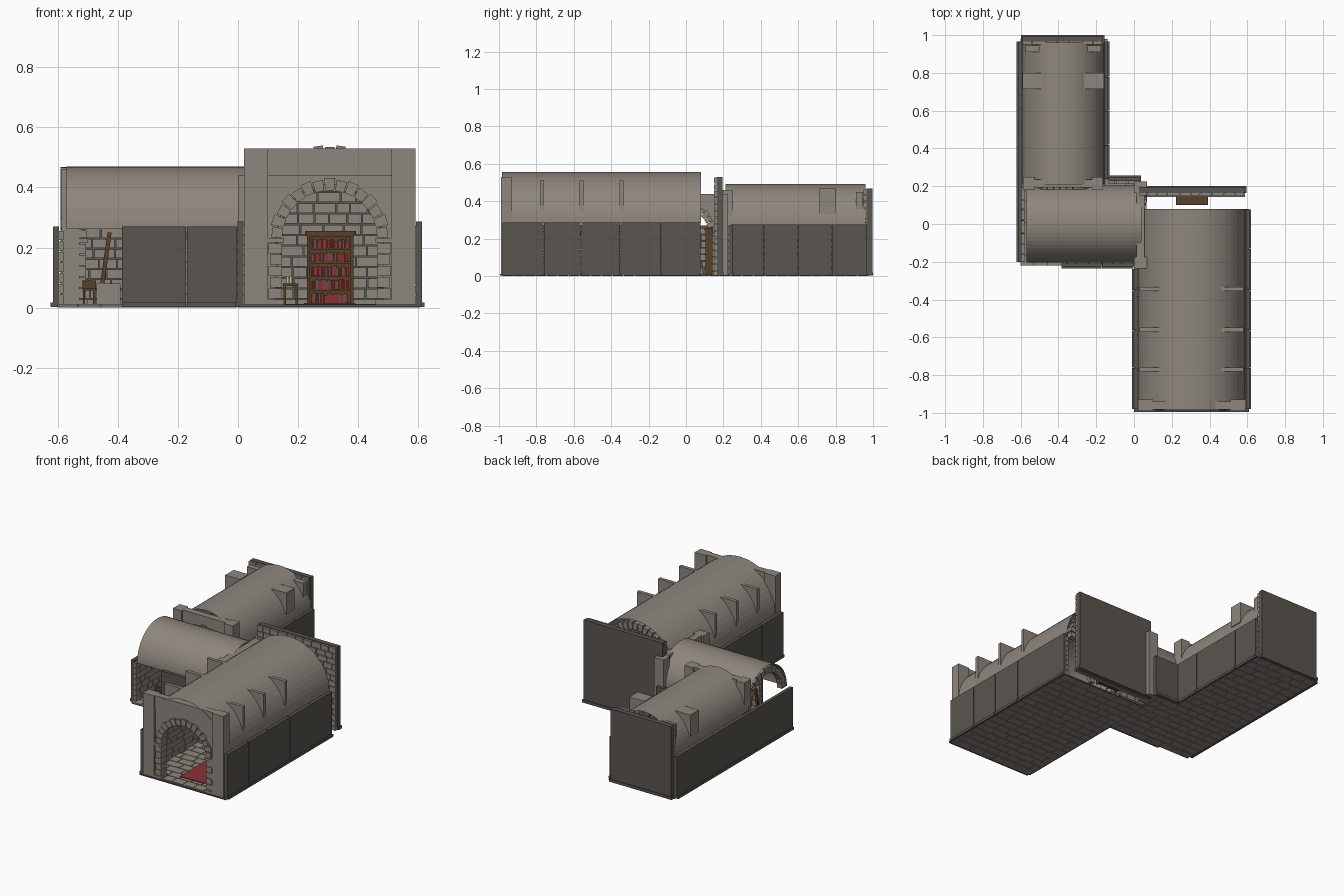
import bpy, bmesh, math, random
from mathutils import Vector

random.seed(4)
cube = bpy.data.objects.get("Cube")
if cube:
    bpy.data.objects.remove(cube, do_unlink=True)


def material(name, r, g, b):
    m = bpy.data.materials.new(name)
    m.use_nodes = True
    m.diffuse_color = (r, g, b, 1)
    bsdf = m.node_tree.nodes["Principled BSDF"]
    bsdf.inputs["Base Color"].default_value = (r, g, b, 1)
    bsdf.inputs["Roughness"].default_value = 0.9
    return m


STONE = material("light stone", 0.27, 0.24, 0.21)
DARK = material("dark stone", 0.1, 0.092, 0.08)
WOOD = material("brown wood", 0.1, 0.05, 0.02)
RED = material("red cloth", 0.25, 0.03, 0.035)
WAX = material("candle wax", 0.6, 0.52, 0.36)


def place(axis, u, v, z):
    """Profile plane u-z, depth v; axis is the world axis of the depth."""
    return Vector((u, v, z)) if axis == "y" else Vector((v, u, z))


def finish(name, bm, mat):
    mesh = bpy.data.meshes.new(name)
    bm.to_mesh(mesh)
    bm.free()
    mesh.materials.append(mat)
    ob = bpy.data.objects.new(name, mesh)
    bpy.context.collection.objects.link(ob)
    return ob


def solids(name, mat, prisms, axis="y"):
    """One object from prisms given as (profile, depth start, depth end)."""
    bm = bmesh.new()
    for profile, v0, v1 in prisms:
        a = [bm.verts.new(place(axis, u, v0, z)) for u, z in profile]
        b = [bm.verts.new(place(axis, u, v1, z)) for u, z in profile]
        bm.faces.new(a)
        bm.faces.new(b[::-1])
        for i in range(len(a)):
            j = (i + 1) % len(a)
            bm.faces.new((a[i], b[i], b[j], a[j]))
    bmesh.ops.recalc_face_normals(bm, faces=bm.faces)
    return finish(name, bm, mat)


def box(u0, u1, v0, v1, z0, z1):
    return ([(u0, z0), (u1, z0), (u1, z1), (u0, z1)], v0, v1)


def arc(c, z, r, n, h=None):
    h = h or r
    return [(c + r * math.cos(math.pi * i / n), z + h * math.sin(math.pi * i / n))
            for i in range(n + 1)]


def courses(a0, a1, b0, b1, height, length, gap=0.004):
    """Staggered rectangles filling a region, for brickwork and paving."""
    rows = max(1, round((b1 - b0) / height))
    step = (b1 - b0) / rows
    for k in range(rows):
        a = a0
        size = length * random.uniform(0.4, 1)
        while a < a1 - gap:
            e = min(a + size, a1)
            if a1 - e < length * 0.3:
                e = a1
            yield a, e - gap, b0 + k * step, b0 + (k + 1) * step - gap
            a = e
            size = length * random.uniform(0.7, 1.2)


def bricks(name, axis, u0, u1, v0, v1, z0, z1):
    solids(name, STONE, [box(a, b, v0, v1, c, d) for a, b, c, d in
                         courses(u0, u1, z0, z1, 0.035, 0.065)], axis)


def wall(name, axis, v, side, cuts, h):
    """Dark outer panels on a plinth, brick lining inside."""
    inner, lining = v - side * 0.02, v - side * 0.035
    pairs = list(zip(cuts, cuts[1:]))
    solids(name + "_panels", DARK,
           [box(a, b - 0.003, inner, v, 0.018, h) for a, b in pairs], axis)
    solids(name + "_plinth", DARK,
           [box(a, b - 0.003, inner, v + side * 0.008, 0.002, 0.018) for a, b in pairs], axis)
    bricks(name + "_lining", axis, cuts[0], cuts[-1], inner, lining, 0.012, h - 0.01)


def vault(name, axis, c, r, z, h, v0, v1):
    bm = bmesh.new()
    pts = arc(c, z, r, 28, h)
    rows = [[bm.verts.new(place(axis, u, v, w)) for u, w in pts] for v in (v0, v1)]
    for i in range(len(pts) - 1):
        f = [rows[0][i], rows[1][i], rows[1][i + 1], rows[0][i + 1]]
        bm.faces.new(f if axis == "y" else f[::-1])
    return finish(name, bm, STONE)


def ring(name, axis, c, z, r0, r1, v0, v1, n=15):
    """Arch of separate wedge stones."""
    def at(r, t):
        return (c + r * math.cos(t), z + r * math.sin(t))
    stones = []
    for i in range(n):
        t0 = math.pi * i / n + 0.012
        t1 = math.pi * (i + 1) / n - 0.012
        out = r1 + (0.006 if i % 2 else 0)
        stones.append(([at(r0, t0), at(out, t0), at(out, t1), at(r0, t1)], v0, v1))
    solids(name, STONE, stones, axis)


def gateway(name, axis, c, half, pillar, top, r, spring, v0, v1):
    """Recessed wall with an arched opening, pillars, columns and wedge stones."""
    hole = arc(c, spring, r + 0.02, 20)
    outline = [(c + half, 0.004), (c + r + 0.02, 0.004)] + hole + [
        (c - r - 0.02, 0.004), (c - half, 0.004), (c - half, top), (c + half, top)]
    solids(name + "_wall", STONE, [(outline, v0 + 0.014, v1 - 0.014)], axis)
    solids(name + "_pillars", STONE,
           [box(c + s * half, c + s * (half - pillar), v0, v1, 0.004, top) for s in (-1, 1)], axis)
    blocks = []
    for s in (-1, 1):
        n = 5
        for k in range(n):
            z0 = 0.03 + k * (spring - 0.045) / n
            z1 = 0.03 + (k + 1) * (spring - 0.045) / n - 0.003
            wide = 0.04 if k % 2 else 0.045
            blocks.append(box(c + s * r, c + s * (r + wide), v0 + 0.004, v1 - 0.004, z0, z1))
        for z0, z1 in ((0.004, 0.027), (spring - 0.015, spring)):
            blocks.append(box(c + s * (r - 0.006), c + s * (r + 0.05), v0, v1, z0, z1))
    solids(name + "_columns", STONE, blocks, axis)
    ring(name + "_arch", axis, c, spring, r, r + 0.036, v0 + 0.003, v1 - 0.003)


# Paved floors
FLOORS = {"front": (0.0, 0.61, -0.98, 0.08), "middle": (-0.6, 0.0, -0.22, 0.24),
          "rear": (-0.6, -0.14, 0.24, 0.98)}
for key, (x0, x1, y0, y1) in FLOORS.items():
    solids(key + "_floor_bed", DARK, [box(x0, x1, y0, y1, 0.004, 0.008)])
    solids(key + "_floor_tiles", STONE, [box(a, b, c, d, 0.001, 0.012) for a, b, c, d in
                                         courses(x0, x1, y0, y1, 0.06, 0.1)])

# Front hall
wall("front_left_wall", "x", 0.612, 1, [-0.98, -0.76, -0.56, -0.35, -0.13, 0.08], 0.287)
wall("front_right_wall", "x", -0.002, -1, [-0.98, -0.76, -0.56, -0.35, -0.235], 0.287)
vault("front_vault", "y", 0.305, 0.285, 0.285, 0.272, -0.985, 0.08)
ring("front_vault_end_arch", "y", 0.305, 0.285, 0.21, 0.25, 0.04, 0.078, 21)
gateway("front_gate", "y", 0.305, 0.285, 0.08, 0.53, 0.158, 0.232, -0.99, -0.93)
solids("front_gate_lintel", STONE, [box(0.1, 0.51, -0.982, -0.94, 0.44, 0.53)])
solids("front_gate_sill", DARK, [box(0, 0.61, -0.995, -0.93, 0.002, 0.01)])
fins = []
for y in (-0.77, -0.56, -0.345):
    for s in (-1, 1):
        fins.append(([(0.305 + s * 0.15, 0.51), (0.305 + s * 0.276, 0.51),
                      (0.305 + s * 0.276, 0.34), (0.305 + s * 0.25, 0.34)], y - 0.011, y + 0.011))
solids("front_buttress_fins", STONE, fins)

# Middle hall
wall("middle_front_wall", "y", -0.228, -1, [-0.385, -0.17, 0.0], 0.27)
wall("middle_back_wall", "y", 0.248, 1, [-0.135, 0.04], 0.27)
vault("middle_vault", "x", 0.0, 0.205, 0.262, 0.207, -0.57, 0.04)
ring("middle_vault_end_arch", "x", 0.0, 0.262, 0.155, 0.19, -0.57, -0.535)
gateway("side_gate", "x", -0.005, 0.23, 0.06, 0.44, 0.125, 0.23, 0.0, 0.07)

# Rear hall
wall("right_long_wall", "x", -0.615, -1, [-0.2, 0.97], 0.27)
wall("rear_left_wall", "x", -0.138, 1, [0.24, 0.42, 0.6, 0.78, 0.97], 0.275)
vault("rear_vault", "y", -0.375, 0.218, 0.272, 0.22, 0.21, 0.96)
gateway("rear_gate", "y", -0.375, 0.212, 0.06, 0.46, 0.13, 0.23, 0.18, 0.25)
blocks = []
for s in (-1, 1):
    blocks.append(([(-0.375 + s * 0.11, 0.467), (-0.375 + s * 0.216, 0.467),
                    (-0.375 + s * 0.216, 0.33), (-0.375 + s * 0.18, 0.33)], 0.715, 0.8))
    blocks.append(box(-0.375 + s * 0.1, -0.375 + s * 0.2, 0.91, 0.945, 0.35, 0.45))
solids("rear_buttress_blocks", STONE, blocks)

# End walls: dark slab, brick face towards the halls, plinth
for key, x0, x1, y, h in (("bookcase", 0.03, 0.587, 0.2, 0.53), ("rear", -0.59, -0.165, 1.0, 0.468)):
    solids(key + "_end_slab", DARK, [box(x0, x1, y - 0.035, y - 0.004, 0.004, h)])
    bricks(key + "_end_bricks", "y", x0, x1, y - 0.035, y - 0.05, 0.03, h)
    solids(key + "_end_plinth", DARK, [box(x0 - 0.008, x1 + 0.008, y - 0.035, y, 0.002, 0.02)])
    solids(key + "_end_skirting", STONE, [box(x0, x1, y - 0.056, y - 0.035, 0.004, 0.028)])

# Bookcase with books
case = [box(0.232, 0.382, 0.138, 0.143, 0.005, 0.245), box(0.222, 0.392, 0.1, 0.145, 0.245, 0.256),
        box(0.228, 0.386, 0.104, 0.145, 0.237, 0.245)]
case += [box(x, x + 0.01, 0.105, 0.143, 0.005, 0.245) for x in (0.23, 0.374)]
levels = [0.012 + 0.045 * k for k in range(5)]
case += [box(0.235, 0.38, 0.108, 0.143, z, z + 0.006) for z in levels]
solids("bookcase", WOOD, case)
red_books, dark_books = [], []
for z in levels:
    x = 0.242
    while x < 0.365:
        w = random.uniform(0.006, 0.011)
        book = box(x, x + w - 0.001, random.uniform(0.108, 0.114), 0.138,
                   z + 0.006, z + random.uniform(0.03, 0.039))
        (red_books if random.random() < 0.75 else dark_books).append(book)
        x += w
solids("red_books", RED, red_books)
solids("dark_books", DARK, dark_books)

# Carpet
solids("carpet", RED, [box(0.22, 0.39, -0.9, 0.06, 0.012, 0.016)])


def table(name, x, y, w, d, h):
    parts = [box(x - w, x + w, y - d, y + d, h - 0.008, h)]
    for sx in (-1, 1):
        for sy in (-1, 1):
            cx, cy = x + sx * (w - 0.005), y + sy * (d - 0.005)
            parts.append(box(cx - 0.004, cx + 0.004, cy - 0.004, cy + 0.004, 0.012, h - 0.008))
    solids(name, WOOD, parts)


# Furniture, candles and a leaning beam
table("hall_table", 0.175, -0.3, 0.025, 0.04, 0.08)
table("corner_stool", -0.495, -0.12, 0.022, 0.022, 0.065)
solids("stool_back", WOOD, [box(-0.517, -0.473, -0.102, -0.096, 0.065, 0.09)])
solids("candles", WAX, [box(x - 0.004, x + 0.004, y - 0.004, y + 0.004, z, z + 0.025)
                        for x, y, z in ((0.175, -0.3, 0.08), (0.165, -0.28, 0.08))])
solids("stone_block", STONE, [box(-0.47, -0.39, -0.1, -0.02, 0.012, 0.08)])
solids("leaning_beam", WOOD, [([(-0.462, 0.055), (-0.448, 0.055), (-0.42, 0.25), (-0.434, 0.25)],
                               -0.1, -0.085)])
